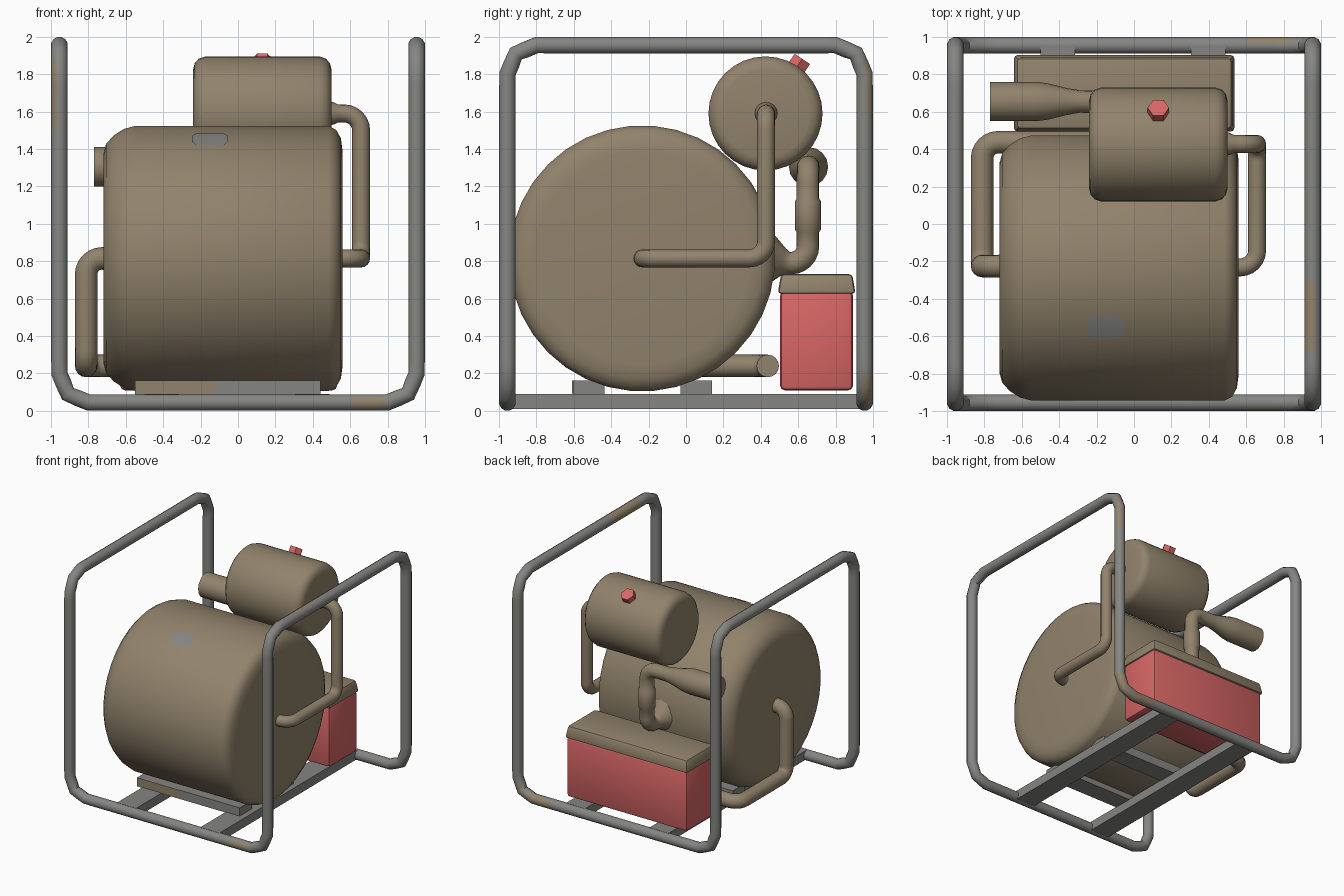
import bpy, bmesh, math
from mathutils import Vector, Matrix

if "Cube" in bpy.data.objects:
    bpy.data.objects.remove(bpy.data.objects["Cube"])


def material(name, rgb):
    m = bpy.data.materials.new(name)
    m.diffuse_color = (*rgb, 1)
    m.use_nodes = True
    m.node_tree.nodes["Principled BSDF"].inputs["Base Color"].default_value = m.diffuse_color
    return m


TAN = material("tan paint", (0.285, 0.228, 0.150))
GREY = material("grey steel", (0.235, 0.240, 0.225))
RED = material("red paint", (0.68, 0.135, 0.130))


def finish(name, bm, mats, angle=40):
    bmesh.ops.recalc_face_normals(bm, faces=bm.faces[:])
    me = bpy.data.meshes.new(name)
    bm.to_mesh(me)
    bm.free()
    for m in mats:
        me.materials.append(m)
    ob = bpy.data.objects.new(name, me)
    bpy.context.collection.objects.link(ob)
    bpy.ops.object.select_all(action='DESELECT')
    ob.select_set(True)
    bpy.context.view_layer.objects.active = ob
    bpy.ops.object.shade_smooth_by_angle(angle=math.radians(angle))
    return ob


def fillet(pts, radius, segs):
    """Round right-angled corners of a path of (x, y, z, r) points."""
    out = [pts[0]]
    for a, b, c in zip(pts, pts[1:], pts[2:]):
        p = Vector(b[:3])
        d1 = (Vector(a[:3]) - p).normalized()
        d2 = (Vector(c[:3]) - p).normalized()
        if abs(d1.dot(d2)) > 0.9:
            out.append(b)
            continue
        centre = p + (d1 + d2) * radius
        for i in range(segs + 1):
            t = math.pi / 2 * i / segs
            q = centre - d2 * radius * math.cos(t) - d1 * radius * math.sin(t)
            out.append((*q, b[3]))
    return out + [pts[-1]]


def subdivide(pts, step):
    out = [pts[0]]
    for a, b in zip(pts, pts[1:]):
        a, b = Vector(a), Vector(b)
        n = max(1, round((b - a).length / step))
        out += [tuple(a.lerp(b, i / n)) for i in range(1, n + 1)]
    return out


def sweep(bm, pts, sides=16, caps=True):
    """Tube along (x, y, z, r) points; a straight path makes a lathe shape."""
    P = [Vector(p[:3]) for p in pts]
    dirs = [(b - a).normalized() for a, b in zip(P, P[1:])]
    tans = [dirs[0]] + [(a + b).normalized() for a, b in zip(dirs, dirs[1:])] + [dirs[-1]]
    u = tans[0].orthogonal().normalized()
    rings = []
    for i, (p, t) in enumerate(zip(P, tans)):
        if i:
            u = tans[i - 1].rotation_difference(t) @ u
        v = t.cross(u)
        rings.append([bm.verts.new(p + pts[i][3] * (u * math.cos(k) + v * math.sin(k)))
                      for k in (2 * math.pi * j / sides for j in range(sides))])
    for a, b in zip(rings, rings[1:]):
        for j in range(sides):
            k = (j + 1) % sides
            bm.faces.new((a[j], a[k], b[k], b[j]))
    if caps:
        bm.faces.new(rings[0][::-1])
        bm.faces.new(rings[-1])


def tube(name, pts, radius=0.1, sides=16, mat=TAN):
    bm = bmesh.new()
    sweep(bm, fillet(pts, radius, 6), sides)
    return finish(name, bm, [mat])


def box(name, lo, hi, mat, bevel=0.0, top=1.0, topy=1.0):
    bm = bmesh.new()
    bmesh.ops.create_cube(bm, size=1)
    for v in bm.verts:
        if v.co.z > 0:
            v.co.x *= top
            v.co.y *= topy
        v.co = Vector(lo[i] + (v.co[i] + 0.5) * (hi[i] - lo[i]) for i in range(3))
    if bevel:
        bmesh.ops.bevel(bm, geom=bm.edges[:], offset=bevel, segments=2,
                        profile=0.5, affect='EDGES')
    return finish(name, bm, [mat], 30)


# Bent tube frame: one quarter path reflected four times, worn patches by position
R, E = 0.045, 0.955
quarter = fillet([(0, -E, R, R), (E, -E, R, R), (E, -E, 2 - R, R), (E, 0, 2 - R, R)], 0.155, 2)
quarter = subdivide(quarter, 0.06)
bm = bmesh.new()
for sx in (1, -1):
    for sy in (1, -1):
        sweep(bm, [(sx * x, sy * y, z, r) for x, y, z, r in quarter], 12, False)
bmesh.ops.remove_doubles(bm, verts=bm.verts[:], dist=0.001)
worn = [((0.6, -1, 0), (0.77, -E, 0.07)), ((-1, -1, 1.48), (-E, -E, 1.9)),
        ((0.63, E, 0), (0.87, 1, 0.1)), ((0.9, -0.65, 1.9), (E, -0.28, 2)),
        ((E, E, 1.58), (1, 1, 1.85)), ((0.9, 0.94, 0.03), (1, 1, 0.17))]
for f in bm.faces:
    c = f.calc_center_median()
    f.material_index = int(any(all(lo[i] <= c[i] <= hi[i] for i in range(3)) for lo, hi in worn))
finish("tube_frame", bm, [GREY, TAN])

# Floor runners and cross beams
for side, x in (("left", -0.5), ("right", 0.305)):
    box(side + "_runner", (x, -0.955, 0.01), (x + 0.185, 0.955, 0.09), GREY)
for side, y in (("front", -0.605), ("rear", -0.03)):
    box(side + "_cross_beam", (-0.55, y, 0.085), (0.44, y + 0.17, 0.162), GREY)
box("worn_beam_strip", (-0.55, -0.609, 0.092), (-0.12, -0.604, 0.162), TAN)

# Main drum and upper tank
DY, DZ = -0.235, 0.815
drum = [(-0.72, 0.56), (-0.705, 0.615), (-0.665, 0.66), (-0.61, 0.695), (-0.55, 0.711),
        (0.485, 0.711), (0.525, 0.69), (0.55, 0.645), (0.56, 0.57)]
tube("main_drum", [(x, DY, DZ, r) for x, r in drum], sides=36)
tank = [(-0.24, 0.235), (-0.232, 0.268), (-0.21, 0.293), (-0.175, 0.305),
        (0.435, 0.305), (0.47, 0.293), (0.492, 0.268), (0.5, 0.235)]
tube("upper_tank", [(x, 0.425, 1.59, r) for x, r in tank], sides=32)

# Worn patch on the drum
bm = bmesh.new()
rows = []
for i in range(5):
    a = math.radians(21 + 11 * i / 4)
    inset = 0.02 if i in (0, 4) else 0
    rows.append([bm.verts.new((x, DY - 0.715 * math.sin(a), DZ + 0.715 * math.cos(a)))
                 for x in (-0.245 + inset, -0.055 - inset)])
for a, b in zip(rows, rows[1:]):
    bm.faces.new((a[0], a[1], b[1], b[0]))
finish("worn_drum_patch", bm, [GREY])

# Hexagonal filler cap
ny, nz = math.cos(math.radians(56)), math.sin(math.radians(56))
bm = bmesh.new()
bmesh.ops.create_cone(bm, cap_ends=True, segments=6, radius1=0.057, radius2=0.057, depth=0.08)
spin = Matrix.Rotation(math.radians(-34), 4, 'X') @ Matrix.Rotation(math.radians(90), 4, 'Z')
bmesh.ops.transform(bm, verts=bm.verts[:],
                    matrix=Matrix.Translation((0.13, 0.425 + 0.312 * ny, 1.59 + 0.312 * nz)) @ spin)
finish("filler_cap", bm, [RED], 30)

# Feed pipe from tank to the right end of the drum
r = 0.048
tube("feed_pipe", [(0.48, 0.428, 1.59, 0.062), (0.51, 0.428, 1.59, 0.06), (0.535, 0.428, 1.59, r),
                   (0.658, 0.428, 1.59, r), (0.658, 0.428, 0.815, r),
                   (0.658, -0.232, 0.815, r), (0.54, -0.232, 0.815, r)], 0.09)

# Return pipe from the left end of the drum, round to the battery side
r = 0.06
tube("return_pipe", [(-0.70, -0.225, 0.815, 0.07), (-0.725, -0.225, 0.815, r),
                     (-0.812, -0.225, 0.815, r), (-0.812, -0.225, 0.24, r),
                     (-0.812, 0.437, 0.24, r), (-0.1, 0.437, 0.24, r)], 0.085)

# Exhaust with flared root, collar and muffler
r, x = 0.06, -0.08
tube("exhaust", [(x, 0.42, 0.81, 0.17), (x, 0.47, 0.805, 0.12), (x, 0.52, 0.795, 0.075),
                 (x, 0.55, 0.79, r), (x, 0.652, 0.79, r), (x, 0.652, 0.955, r),
                 (x, 0.652, 0.97, 0.07), (x, 0.652, 1.12, 0.07), (x, 0.652, 1.135, r),
                 (x, 0.652, 1.305, r), (-0.29, 0.655, 1.305, r), (-0.36, 0.655, 1.305, 0.072),
                 (-0.46, 0.655, 1.305, 0.097), (-0.52, 0.655, 1.305, 0.105),
                 (-0.77, 0.655, 1.305, 0.105)], 0.09)

# Battery box and lid
box("battery_box", (-0.63, 0.503, 0.11), (0.53, 0.893, 0.64), RED, 0.025)
box("battery_lid", (-0.645, 0.49, 0.625), (0.54, 0.907, 0.732), TAN, 0.02, 0.97, 0.91)
